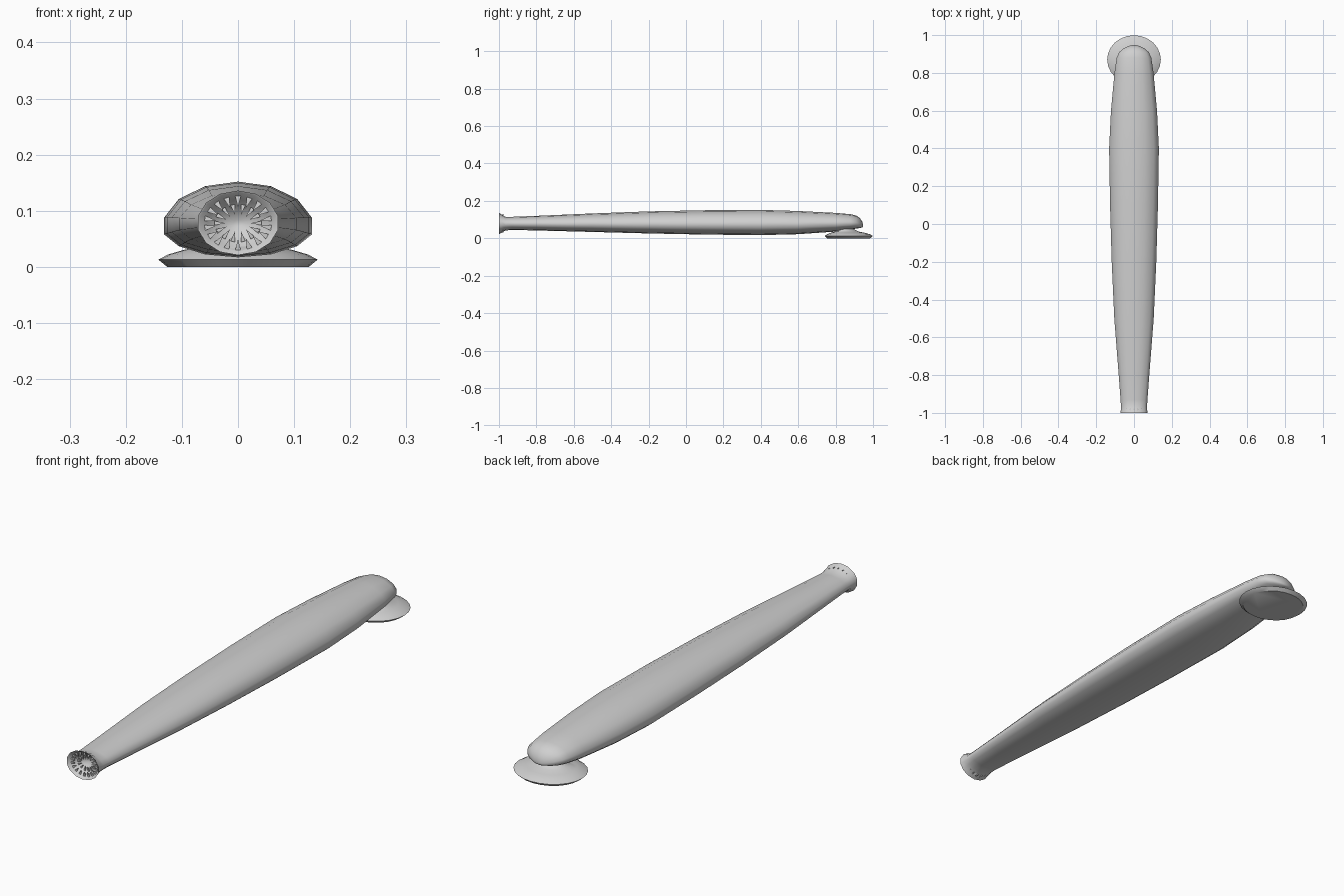
import bpy, bmesh, math
from mathutils import Vector

cube = bpy.data.objects.get("Cube")
if cube:
    bpy.data.objects.remove(cube, do_unlink=True)

# One pale grey skin
skin = bpy.data.materials.new("pale_grey_skin")
skin.use_nodes = True
GREY = (0.63, 0.63, 0.63, 1)
skin.diffuse_color = GREY
bsdf = next(n for n in skin.node_tree.nodes if n.type == 'BSDF_PRINCIPLED')
bsdf.inputs["Base Color"].default_value = GREY


def finish(name, bm, angle):
    bmesh.ops.recalc_face_normals(bm, faces=bm.faces)
    mesh = bpy.data.meshes.new(name)
    bm.to_mesh(mesh)
    bm.free()
    ob = bpy.data.objects.new(name, mesh)
    mesh.materials.append(skin)
    bpy.context.collection.objects.link(ob)
    bpy.ops.object.select_all(action='DESELECT')
    ob.select_set(True)
    bpy.context.view_layer.objects.active = ob
    bpy.ops.object.shade_smooth_by_angle(angle=math.radians(angle))
    return ob


def loft(name, rings, angle):
    """Skin a list of point rings and close both ends."""
    bm = bmesh.new()
    loops = [[bm.verts.new(p) for p in ring] for ring in rings]
    n = len(loops[0])
    for a, b in zip(loops, loops[1:]):
        for i in range(n):
            j = (i + 1) % n
            bm.faces.new((a[i], a[j], b[j], b[i]))
    bm.faces.new(loops[0])
    bm.faces.new(loops[-1])
    return finish(name, bm, angle)


def section(y, half_width, top, bottom, mid, sides=14):
    """Cross-section whose widest level sits between bottom (0) and top (1)."""
    level = bottom + mid * (top - bottom)
    ring = []
    for k in range(sides):
        a = 2 * math.pi * k / sides
        c = math.cos(a)
        reach = top - level if c > 0 else level - bottom
        ring.append((half_width * math.sin(a), y, level + reach * c))
    return ring


# Body: mouth funnel, flared lip, long flattened trunk, rounded tail
stations = [
    (-0.95, 0.008, 0.084, 0.072, 0.5),
    (-0.96, 0.03, 0.10, 0.056, 0.5),
    (-0.978, 0.055, 0.12, 0.035, 0.5),
    (-0.998, 0.069, 0.133, 0.024, 0.5),
    (-1.0, 0.073, 0.136, 0.021, 0.5),
    (-0.988, 0.072, 0.128, 0.030, 0.5),
    (-0.965, 0.071, 0.115, 0.042, 0.48),
    (-0.93, 0.073, 0.115, 0.045, 0.46),
    (-0.8, 0.083, 0.120, 0.042, 0.44),
    (-0.5, 0.107, 0.133, 0.034, 0.41),
    (-0.2, 0.121, 0.144, 0.026, 0.39),
    (0.1, 0.130, 0.150, 0.020, 0.39),
    (0.4, 0.135, 0.152, 0.017, 0.39),
    (0.6, 0.125, 0.146, 0.022, 0.39),
    (0.8, 0.106, 0.136, 0.036, 0.39),
    (0.88, 0.094, 0.129, 0.047, 0.37),
    (0.91, 0.080, 0.122, 0.052, 0.34),
    (0.93, 0.056, 0.108, 0.055, 0.3),
    (0.942, 0.030, 0.090, 0.058, 0.3),
    (0.947, 0.010, 0.074, 0.061, 0.4),
]
loft("body", [section(*s) for s in stations], 75)


# Rear sucker: flat-bottomed disc narrowing into a stalk under the tail
def disc_ring(radius, z, cy, sides=24):
    steps = [2 * math.pi * k / sides for k in range(sides)]
    return [(radius * math.cos(a), cy + 0.91 * radius * math.sin(a), z) for a in steps]


disc_profile = [(0.126, 0.0, 0.87), (0.142, 0.013, 0.87), (0.125, 0.022, 0.869),
                (0.098, 0.030, 0.865), (0.070, 0.036, 0.86), (0.055, 0.048, 0.85),
                (0.050, 0.070, 0.84)]
loft("rear_sucker", [disc_ring(*p) for p in disc_profile], 40)


# Teeth: rings of small spikes on the funnel wall, pointing to the throat
def teeth(name, count, spread, y, length, width, turn):
    bm = bmesh.new()
    for k in range(count):
        a = 2 * math.pi * (k + turn) / count
        out = Vector((math.sin(a), 0, math.cos(a)))
        side = Vector((math.cos(a), 0, -math.sin(a)))
        root = Vector((0, y, 0.078)) + Vector((out.x * spread, 0, out.z * spread * 0.8))
        tip = bm.verts.new(root - out * length + Vector((0, -0.006, 0)))
        base = [bm.verts.new(root + side * s * width + Vector((0, d, 0)))
                for s, d in ((-1, -0.004), (1, -0.004), (0, 0.012))]
        bm.faces.new(base)
        for i in range(3):
            bm.faces.new((base[i], base[(i + 1) % 3], tip))
    return finish(name, bm, 30)


teeth("outer_teeth", 18, 0.060, -0.985, 0.020, 0.005, 0)
teeth("inner_teeth", 14, 0.042, -0.970, 0.020, 0.004, 0.5)
